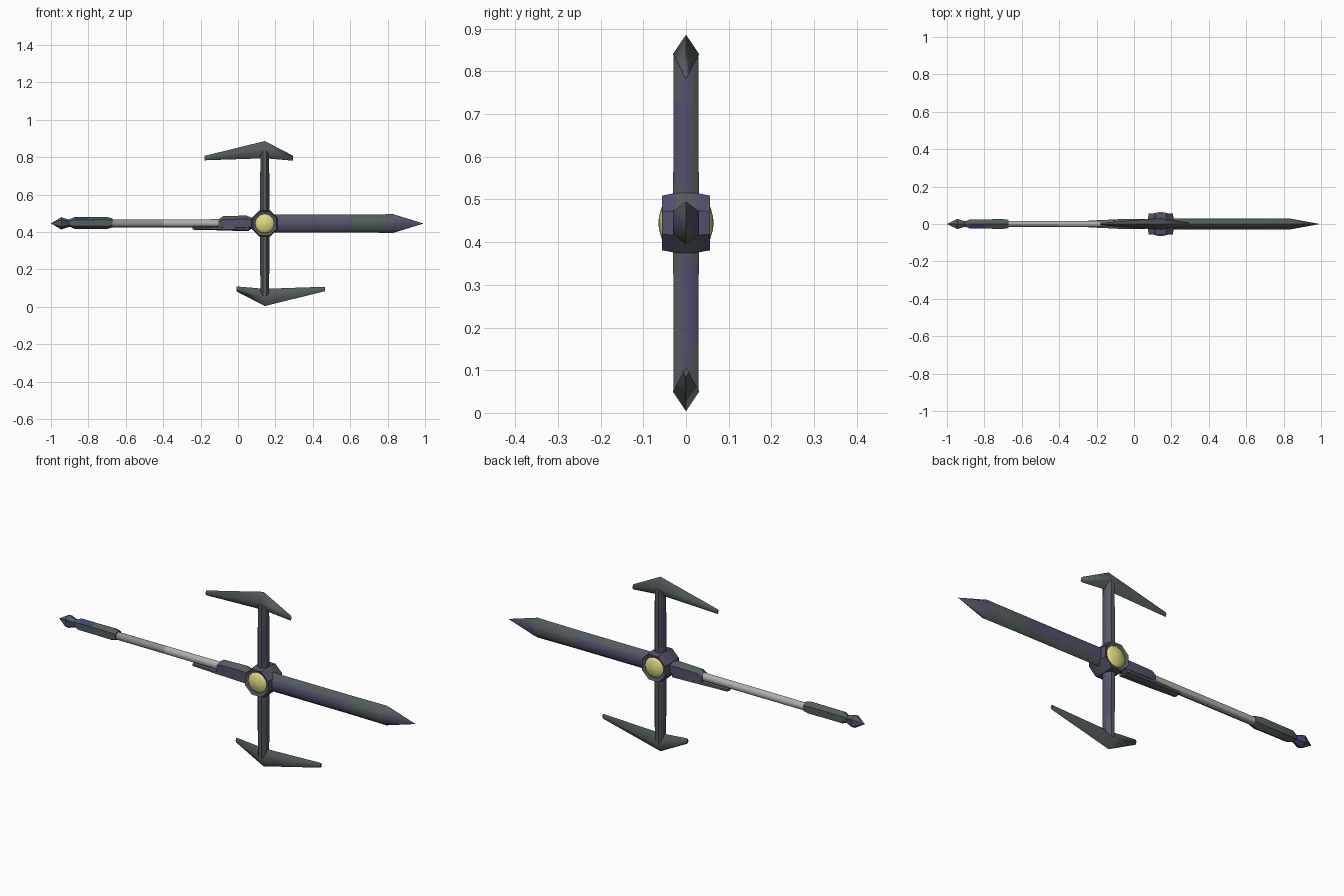
import bpy, bmesh, math
from mathutils import Matrix, Vector

if "Cube" in bpy.data.objects:
    bpy.data.objects.remove(bpy.data.objects["Cube"])

CX, CZ = 0.143, 0.445


def material(name, rgb):
    m = bpy.data.materials.new(name)
    m.diffuse_color = (*rgb, 1)
    m.use_nodes = True
    m.node_tree.nodes["Principled BSDF"].inputs["Base Color"].default_value = m.diffuse_color
    return m


SLATE = material("slate grey", (0.088, 0.108, 0.110))
PURPLE = material("dusky purple", (0.088, 0.082, 0.155))
BLUE = material("deep blue", (0.05, 0.06, 0.16))
SILVER = material("pale steel", (0.42, 0.44, 0.42))
STEEL = material("worn steel", (0.27, 0.29, 0.26))
YELLOW = material("soft yellow", (0.74, 0.70, 0.23))

HEX = [(0, 1), (1, 0.55), (1, -0.55), (0, -1), (-1, -0.55), (-1, 0.55)]
OCT = [(math.sin(math.radians(22.5 + 45 * i)) / 0.924,
        math.cos(math.radians(22.5 + 45 * i)) / 0.924) for i in range(8)]
CIRCLE = [(math.sin(math.tau * i / 12), math.cos(math.tau * i / 12)) for i in range(12)]
DIAMOND = [(0, 1), (1, 0), (0, -1), (-1, 0)]


def loft(name, profile, rings, mats, axis="x", rule=None, smooth=0):
    """Skin a profile through rings of (position, centre offset, half width, half height)."""
    bm = bmesh.new()
    loops = []
    for t, c, w, h in rings:
        loop = []
        for a, b in profile:
            p = {"x": (t, a * w, c + b * h),
                 "y": (CX + a * w, t, c + b * h),
                 "z": (CX + c + b * h, a * w, t)}[axis]
            loop.append(bm.verts.new(p))
        loops.append(loop)
    n = len(profile)
    for lo, hi in zip(loops, loops[1:]):
        for i in range(n):
            j = (i + 1) % n
            bm.faces.new((lo[i], lo[j], hi[j], hi[i]))
    bm.faces.new(loops[0])
    bm.faces.new(loops[-1])
    bmesh.ops.remove_doubles(bm, verts=bm.verts, dist=0.0002)
    bmesh.ops.recalc_face_normals(bm, faces=bm.faces)
    if rule:
        for f in bm.faces:
            f.material_index = int(rule(f.calc_center_median(), f.normal))
    me = bpy.data.meshes.new(name)
    bm.to_mesh(me)
    bm.free()
    for m in mats:
        me.materials.append(m)
    ob = bpy.data.objects.new(name, me)
    bpy.context.collection.objects.link(ob)
    if smooth:
        bpy.ops.object.select_all(action="DESELECT")
        ob.select_set(True)
        bpy.context.view_layer.objects.active = ob
        bpy.ops.object.shade_smooth_by_angle(angle=math.radians(smooth))
    return ob


def turned_copy(ob, name):
    """Half turn about the hub axis."""
    c = ob.copy()
    c.data = ob.data.copy()
    c.name = name
    pivot = Matrix.Translation(Vector((CX, 0, CZ)))
    c.data.transform(pivot @ Matrix.Rotation(math.pi, 4, "Y") @ pivot.inverted())
    bpy.context.collection.objects.link(c)


# Main spike, purple along the inner flanks and under the point
loft("main_spike", HEX,
     [(0.15, CZ, 0.030, 0.048), (0.61, CZ, 0.030, 0.048),
      (0.83, CZ, 0.030, 0.050), (0.993, CZ, 0.0, 0.0)],
     [SLATE, PURPLE], smooth=65,
     rule=lambda c, n: (c.x < 0.6 and abs(n.y) > 0.9) or (c.x > 0.85 and abs(n.z) < 0.4))

# Hub drum with a shallow recess at each end, purple on its bevels and inner side
loft("hub", OCT,
     [(-0.048, CZ, 0.050, 0.050), (-0.056, CZ, 0.064, 0.064), (-0.025, CZ, 0.070, 0.070),
      (0.025, CZ, 0.070, 0.070), (0.056, CZ, 0.064, 0.064), (0.048, CZ, 0.050, 0.050)],
     [SLATE, PURPLE], axis="y", smooth=30,
     rule=lambda c, n: abs(n.y) < 0.5 and (n.x < -0.5 or abs(c.y) > 0.03 or n.z < -0.9))

# Domed gems seated in the recesses
for s, side in ((-1, "front"), (1, "back")):
    loft(side + "_gem", CIRCLE,
         [(s * 0.048, CZ, 0.052, 0.052), (s * 0.052, CZ, 0.050, 0.050),
          (s * 0.058, CZ, 0.034, 0.034), (s * 0.063, CZ, 0.016, 0.016),
          (s * 0.065, CZ, 0.0, 0.0)], [YELLOW], axis="y", smooth=60)

# Guard rods with purple edges and a purple band, and swept guard wings
rod = loft("upper_rod", OCT,
           [(0.45, 0, 0.030, 0.025), (0.54, 0, 0.030, 0.025), (0.73, 0, 0.029, 0.024),
            (0.835, 0, 0.029, 0.022)],
           [SLATE, PURPLE], axis="z", smooth=50,
           rule=lambda c, n: abs(n.x) > 0.9 or (0.54 < c.z < 0.73 and n.x * n.y < -0.2))
turned_copy(rod, "lower_rod")
wing = loft("upper_wing", DIAMOND,
            [(-0.178, 0.795, 0.007, 0.012), (0.143, 0.840, 0.031, 0.046),
             (0.295, 0.794, 0.007, 0.013)], [SLATE], smooth=75)
turned_copy(wing, "lower_wing")

# Grip, worn on the outer front, with its collar and the slim tongue below
loft("grip", HEX,
     [(-0.70, 0.446, 0.017, 0.021), (-0.40, 0.446, 0.017, 0.0215),
      (-0.08, 0.446, 0.017, 0.022)], [SILVER, STEEL], smooth=65,
     rule=lambda c, n: c.x < -0.4 and n.y < 0.2 or n.z < -0.3)
loft("collar", HEX,
     [(-0.105, 0.440, 0.022, 0.026), (-0.08, 0.446, 0.027, 0.038),
      (0.045, 0.446, 0.028, 0.042), (0.085, 0.446, 0.022, 0.025)],
     [SLATE, PURPLE], smooth=40, rule=lambda c, n: abs(n.y) > 0.9)
loft("tongue", HEX,
     [(-0.243, 0.420, 0.018, 0.008), (-0.11, 0.420, 0.024, 0.011),
      (0.06, 0.418, 0.026, 0.014)], [SLATE])

# Pommel sleeve and faceted end tip with deep blue facets
loft("pommel", HEX,
     [(-0.905, 0.448, 0.014, 0.018), (-0.875, 0.448, 0.025, 0.031),
      (-0.80, 0.448, 0.025, 0.031), (-0.70, 0.448, 0.026, 0.032),
      (-0.67, 0.448, 0.022, 0.024)], [SLATE, BLUE], smooth=40,
     rule=lambda c, n: -0.88 < c.x < -0.79 and n.z > 0.3 and n.y < 0)
loft("pommel_tip", HEX,
     [(-1.0, 0.446, 0.0, 0.0), (-0.945, 0.446, 0.027, 0.033),
      (-0.895, 0.446, 0.012, 0.016)],
     [SLATE, BLUE], rule=lambda c, n: n.x > 0 and n.z < 0.2)
